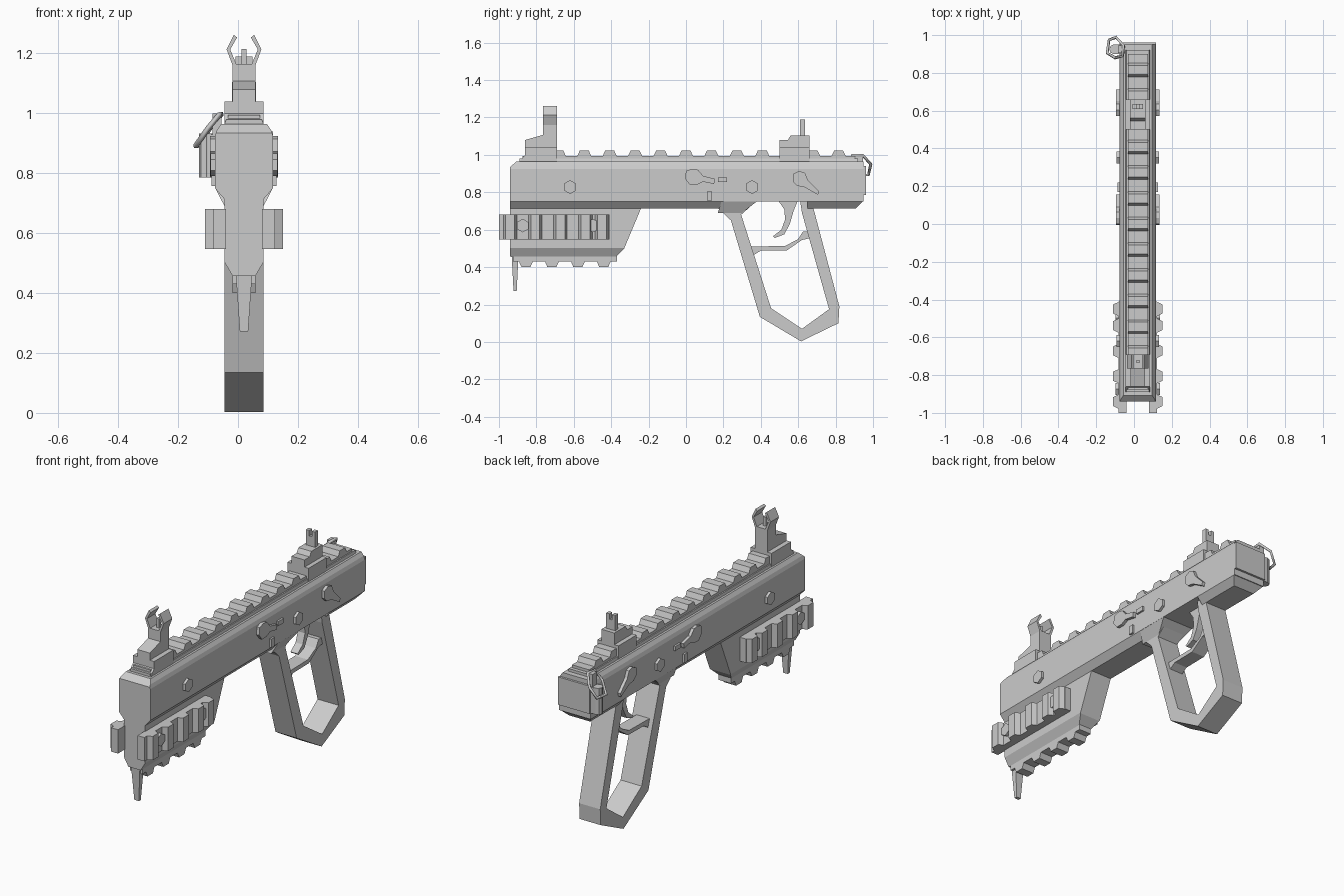
import bpy, bmesh, math
from mathutils import Vector

if "Cube" in bpy.data.objects:
    bpy.data.objects.remove(bpy.data.objects["Cube"])

CX = 0.02  # body centre line; everything is built about x = 0 then shifted


def finish(name, bm):
    bmesh.ops.recalc_face_normals(bm, faces=bm.faces[:])
    me = bpy.data.meshes.new(name)
    bm.to_mesh(me)
    bm.free()
    ob = bpy.data.objects.new(name, me)
    ob.location.x = CX
    bpy.context.collection.objects.link(ob)
    return ob


def prism(name, pts, axis, a, b, cuts=()):
    """Extrude a profile along an axis; cuts = (point, normal) planes trimming the outer side."""
    place = {'X': lambda u, v, w: (w, u, v),
             'Y': lambda u, v, w: (u, w, v),
             'Z': lambda u, v, w: (u, v, w)}[axis]
    bm = bmesh.new()
    face = bm.faces.new([bm.verts.new(place(u, v, a)) for u, v in pts])
    ext = bmesh.ops.extrude_face_region(bm, geom=[face])['geom']
    shift = Vector(place(0, 0, b)) - Vector(place(0, 0, a))
    bmesh.ops.translate(bm, vec=shift, verts=[g for g in ext if isinstance(g, bmesh.types.BMVert)])
    for co, no in cuts:
        geom = bm.verts[:] + bm.edges[:] + bm.faces[:]
        bmesh.ops.bisect_plane(bm, geom=geom, plane_co=co, plane_no=no, clear_outer=True)
        bmesh.ops.holes_fill(bm, edges=[e for e in bm.edges if e.is_boundary])
    return finish(name, bm)


def box(name, x, y, z):
    return prism(name, [(x[0], y[0]), (x[1], y[0]), (x[1], y[1]), (x[0], y[1])], 'Z', *z)


def ribs(start, end, centres, base, valley, top, half_top=0.024, half_low=0.037):
    """Toothed accessory-rail outline as (length, height) points."""
    pts = [(start, base), (start, valley)]
    for c in centres:
        pts += [(c - half_low, valley), (c - half_top, top), (c + half_top, top), (c + half_low, valley)]
    return pts + [(end, valley), (end, base)]


def hexagon(y, z, r):
    return [(y + r * math.sin(k * math.pi / 3), z + r * math.cos(k * math.pi / 3)) for k in range(6)]


def sym(half):
    """Mirror a right-hand half section into a closed outline."""
    return half + [(-x, z) for x, z in reversed(half)]


def frustum(name, top, bottom):
    """Four-sided taper; each end is (half x, y0, y1, z)."""
    bm = bmesh.new()
    rings = []
    for hx, y0, y1, z in (top, bottom):
        rings.append([bm.verts.new(p) for p in ((-hx, y0, z), (hx, y0, z), (hx, y1, z), (-hx, y1, z))])
    for r in rings:
        bm.faces.new(r)
    for k in range(4):
        j = (k + 1) % 4
        bm.faces.new((rings[0][k], rings[0][j], rings[1][j], rings[1][k]))
    return finish(name, bm)


# Receiver with chamfered top and front edge
prism("receiver", sym([(0.097, 0.75), (0.097, 0.925), (0.09, 0.945), (0.076, 0.965)]), 'Y', -0.94, 0.95,
      cuts=[((0, -0.94, 0.935), (0, -1, 1.1))])
prism("rear_plate", sym([(0.097, 0.785), (0.097, 0.94)]), 'Y', 0.95, 0.962)

# Tapered underside, interrupted by the trigger well
belly = sym([(0.065, 0.713), (0.097, 0.75)])
prism("underside_front", belly, 'Y', -0.94, 0.2)
prism("underside_rear", belly, 'Y', 0.65, 0.945, cuts=[((0, 0.945, 0.75), (0, 1, -1))])
frustum("trigger_well_front", (0.097, 0.19, 0.38, 0.752), (0.065, 0.17, 0.30, 0.69))

# Top rail
prism("top_rail_base", sym([(0.065, 0.96), (0.06, 0.98)]), 'Y', -0.89, 0.92)
prism("top_rail", ribs(-0.875, 0.9, [0.136 * k for k in range(-6, 7)], 0.97, 0.995, 1.023), 'X', -0.053, 0.053)

# Lower fore-end with sloping rear
prism("fore_end", sym([(0.038, 0.457), (0.065, 0.503), (0.065, 0.72)]), 'Y', -0.94, -0.2,
      cuts=[((0, -0.24, 0.715), (0, 1, -0.42)), ((0, -0.33, 0.50), (0, 1, -1))])
prism("lower_rail", ribs(-0.925, -0.37, [-0.856, -0.717, -0.578, -0.44], 0.465, 0.43, 0.40), 'X', -0.038, 0.038)
frustum("front_hand_stop", (0.027, -0.932, -0.896, 0.46), (0.014, -0.922, -0.905, 0.272))

# Left and right accessory rails and bolts, plus side controls
lever_a = [(-.005, .872), (0, .914), (.032, .925), (.064, .92), (.091, .888), (.155, .872),
           (.15, .845), (.091, .856), (.059, .84), (.021, .84)]
lever_b = [(.572, .856), (.572, .898), (.604, .914), (.636, .904), (.652, .866), (.711, .807),
           (.706, .786), (.631, .829), (.594, .834)]
for s, side in ((1, "right"), (-1, "left")):
    outline = ribs(-1.0, -0.41, [-0.94, -0.806, -0.672, -0.538, -0.45], 0.06, 0.103, 0.13)
    prism(side + "_rail", [(s * h, t) for t, h in outline], 'Z', 0.547, 0.68)
    for y in (-0.873, -0.497):
        prism(side + "_rail_bolt", hexagon(y, 0.622, 0.036), 'X', s * 0.06, s * 0.118)
    for y in (-0.62, 0.353):
        prism(side + "_body_bolt", hexagon(y, 0.828, 0.037), 'X', s * 0.09, s * 0.112)
    prism(side + "_selector_lever", lever_a, 'X', s * 0.09, s * 0.114)
    prism(side + "_release_lever", lever_b, 'X', s * 0.09, s * 0.114)
    x = sorted((s * 0.09, s * 0.108))
    box(side + "_stop_pin", x, (0.17, 0.22), (0.855, 0.88))
    box(side + "_catch", x, (0.112, 0.14), (0.757, 0.805))

# Skeleton grip, trigger guard and trigger
prism("grip_frame", [(.166, .72), (.24, .65), (.395, .134), (.615, .003), (.815, .10), (.82, .19), (.68, .72),
                     (.665, .755), (.61, .755), (.62, .69), (.765, .175), (.62, .07), (.455, .18),
                     (.295, .68), (.34, .72)], 'X', -0.065, 0.065)
prism("trigger_guard", [(.345, .51), (.53, .513), (.60, .55), (.625, .59), (.655, .59), (.665, .555),
                        (.62, .545), (.54, .49), (.40, .488), (.355, .46)], 'X', -0.04, 0.04)
prism("trigger", [(.49, .76), (.525, .71), (.53, .655), (.51, .60), (.465, .565), (.475, .556), (.525, .575),
                  (.555, .63), (.575, .70), (.60, .76)], 'X', -0.022, 0.022)

# Front sight: clamp, step, tower, ears and post
prism("front_sight_clamp", [(-.89, .965), (-.86, 1.0), (-.86, 1.04), (-.69, 1.04), (-.69, .965)], 'X', -0.065, 0.065)
prism("front_sight_tower", [(-.86, 1.03), (-.86, 1.08), (-.765, 1.107), (-.765, 1.165), (-.69, 1.165),
                            (-.69, 1.03)], 'X', -0.038, 0.038)
for s, side in ((1, "right"), (-1, "left")):
    ear = [(.024, 1.16), (.046, 1.213), (.023, 1.253), (.034, 1.262), (.058, 1.213), (.038, 1.16)]
    prism("front_sight_ear_" + side, [(s * x, z) for x, z in ear], 'Y', -0.765, -0.69)
box("front_sight_post", (-0.008, 0.008), (-0.737, -0.72), (1.16, 1.215))

# Rear sight with notched blade
box("rear_sight_clamp", (-0.065, 0.065), (0.50, 0.66), (0.965, 1.04))
prism("rear_sight_body", [(.50, 1.03), (.50, 1.08), (.545, 1.08), (.56, 1.105), (.66, 1.105), (.66, 1.03)],
      'X', -0.04, 0.04)
prism("rear_sight_blade", sym([(.008, 1.16), (.008, 1.19), (.028, 1.19), (.028, 1.10)]), 'Y', 0.61, 0.635)

# Sling swivel on the left rear: bracket, pin and loop
box("sling_bracket", (-0.13, -0.09), (0.90, 0.95), (0.785, 0.93))
octagon = [(-0.125 + 0.026 * math.cos(k * math.pi / 4), 0.925 + 0.026 * math.sin(k * math.pi / 4)) for k in range(8)]
prism("sling_pin", octagon, 'Z', 0.785, 0.932)
box("sling_knuckle", (-0.105, -0.075), (0.905, 0.945), (0.93, 1.0))
curve = bpy.data.curves.new("sling_loop", 'CURVE')
curve.dimensions = '3D'
curve.bevel_depth = 0.009
curve.bevel_resolution = 0
loop = [(-.08, .89, .998), (-.075, .945, .998), (-.115, .988, .95), (-.152, .975, .892),
        (-.162, .905, .89), (-.12, .88, .95)]
spline = curve.splines.new('POLY')
spline.points.add(len(loop) - 1)
for p, co in zip(spline.points, loop):
    p.co = (*co, 1)
spline.use_cyclic_u = True
sling = bpy.data.objects.new("sling_loop", curve)
sling.location.x = CX
bpy.context.collection.objects.link(sling)
